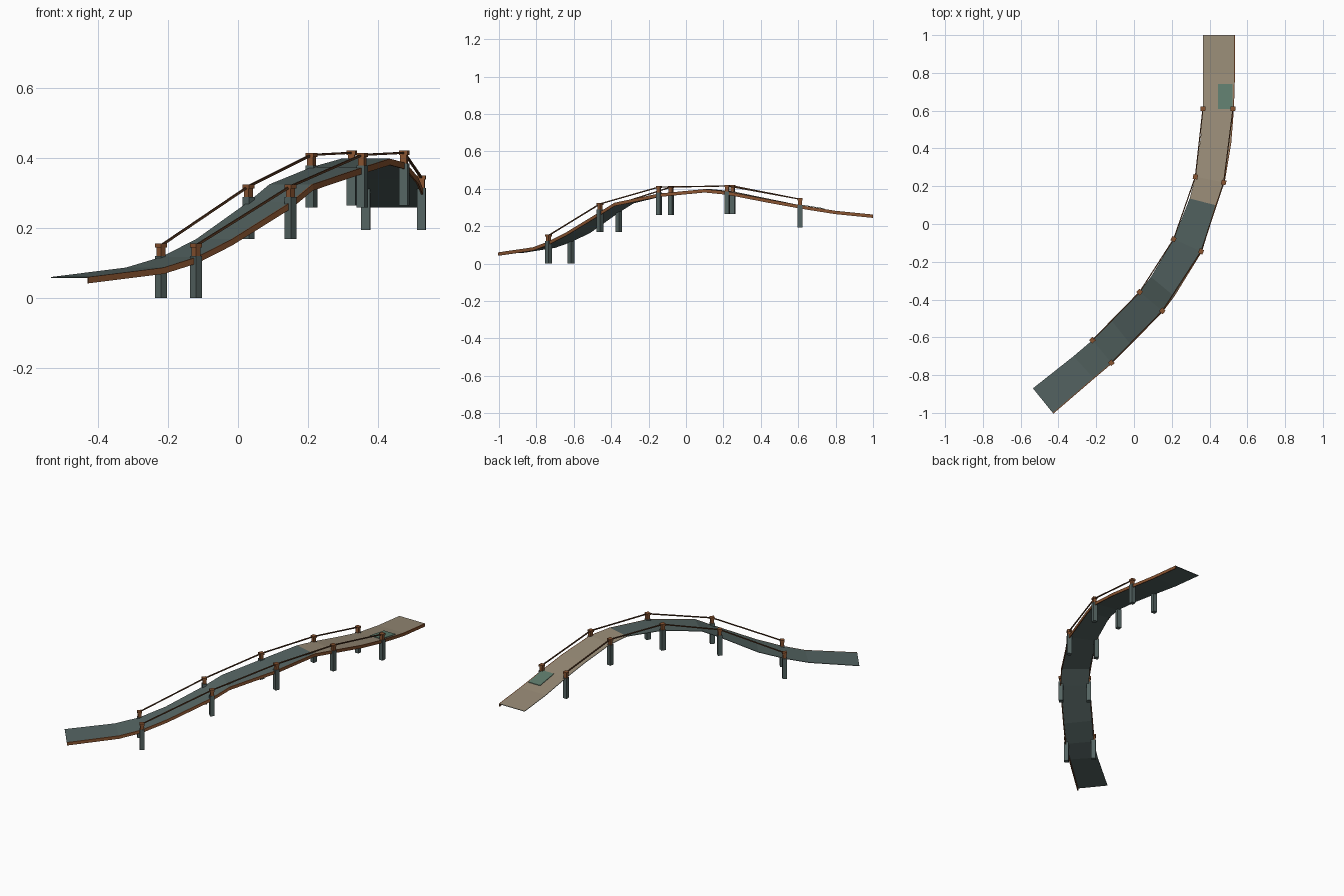
import bpy, bmesh, math
from mathutils import Vector, Matrix

cube = bpy.data.objects.get("Cube")
if cube:
    bpy.data.objects.remove(cube, do_unlink=True)


def material(name, rgb):
    m = bpy.data.materials.new(name)
    m.use_nodes = True
    m.diffuse_color = (*rgb, 1)
    m.node_tree.nodes["Principled BSDF"].inputs["Base Color"].default_value = (*rgb, 1)
    return m


SLATE = material("slate_grey", (.09, .128, .123))
SAND = material("sand_beige", (.31, .255, .18))
MOSS = material("moss_green", (.115, .205, .155))
WOOD = material("brown_wood", (.25, .088, .03))
RAIL = material("dark_wood", (.11, .045, .018))

# Deck stations: inner x, inner y, outer x, outer y, height
STATIONS = [
    (-.535, -.87, -.43, -1, .06),
    (-.32, -.70, -.215, -.815, .087),
    (-.22, -.615, -.12, -.735, .117),
    (-.12, -.51, -.02, -.635, .168),
    (.03, -.36, .15, -.46, .275),
    (.09, -.28, .21, -.38, .325),
    (.21, -.08, .355, -.145, .374),
    (.295, .135, .43, .10, .398),
    (.325, .25, .475, .22, .386),
    (.352, .45, .51, .43, .345),
    (.365, .61, .524, .61, .312),
    (.365, .8, .53, .8, .282),
    (.365, 1, .53, 1, .262),
]
INNER = [Vector((a, b, z)) for a, b, c, d, z in STATIONS]
OUTER = [Vector((c, d, z)) for a, b, c, d, z in STATIONS]


def finish(name, bm, *mats):
    bmesh.ops.recalc_face_normals(bm, faces=bm.faces)
    me = bpy.data.meshes.new(name)
    bm.to_mesh(me)
    bm.free()
    for m in mats:
        me.materials.append(m)
    ob = bpy.data.objects.new(name, me)
    bpy.context.collection.objects.link(ob)
    return ob


def ribbon(name, left, right, thick, *mats):
    """Closed strip between two edge lines, hanging down by thick."""
    bm = bmesh.new()
    drop = Vector((0, 0, thick))
    rings = [[bm.verts.new(p) for p in (a, b, b - drop, a - drop)]
             for a, b in zip(left, right)]
    for r, s in zip(rings, rings[1:]):
        for i in range(4):
            j = (i + 1) % 4
            bm.faces.new((r[i], r[j], s[j], s[i]))
    bm.faces.new(rings[0])
    bm.faces.new(rings[-1][::-1])
    return finish(name, bm, *mats)


def box(name, centre, size, angle, mat):
    bm = bmesh.new()
    bmesh.ops.create_cube(bm, size=1, matrix=Matrix.Translation(centre)
                          @ Matrix.Rotation(angle, 4, "Z") @ Matrix.Diagonal((*size, 1)))
    return finish(name, bm, mat)


def beam(name, a, b, width, mat):
    d = b - a
    bm = bmesh.new()
    bmesh.ops.create_cube(bm, size=1, matrix=Matrix.Translation((a + b) / 2)
                          @ d.to_track_quat("X", "Z").to_matrix().to_4x4()
                          @ Matrix.Diagonal((d.length, width, width, 1)))
    return finish(name, bm, mat)


# Deck: slate, with a sand top on the far stretch
deck = ribbon("deck", INNER, OUTER, .003, SLATE, SAND)
for f in deck.data.polygons:
    if f.normal.z > .5 and f.center.y > .12:
        f.material_index = 1

# Fascia board along the outer edge
outside = [o + (o - i).normalized() * .005 for i, o in zip(INNER, OUTER)]
ribbon("outer_fascia", OUTER, outside, .018, WOOD)

# Mossy patch lying on the sand
lift = .004
patch = [(.61, .312 + lift), (.74, .2915 + lift)]
ribbon("moss_patch", [Vector((.445, y, z)) for y, z in patch],
       [Vector((.522, y, z)) for y, z in patch], .003, MOSS)

# Posts and handrails on both sides
POST_AT = [2, 4, 6, 8, 10]
POST_TOP = [.156, .325, .415, .421, .35]
for side, edge in (("inner", INNER), ("outer", OUTER)):
    tops = []
    for n, (k, top) in enumerate(zip(POST_AT, POST_TOP), 1):
        d = edge[k + 1] - edge[k - 1]
        ang = math.atan2(d.y, d.x)
        x, y = edge[k].xy
        base = top - .156
        box(f"{side}_pile_{n}", (x, y, base + .06), (.025, .025, .12), ang, SLATE)
        box(f"{side}_post_{n}", (x, y, top - .024), (.019, .019, .026), ang, WOOD)
        box(f"{side}_cap_{n}", (x, y, top - .006), (.025, .025, .012), ang, WOOD)
        tops.append(Vector((x, y, top - .006)))
    for n, (a, b) in enumerate(zip(tops, tops[1:]), 1):
        beam(f"{side}_rail_{n}", a, b, .006, RAIL)
